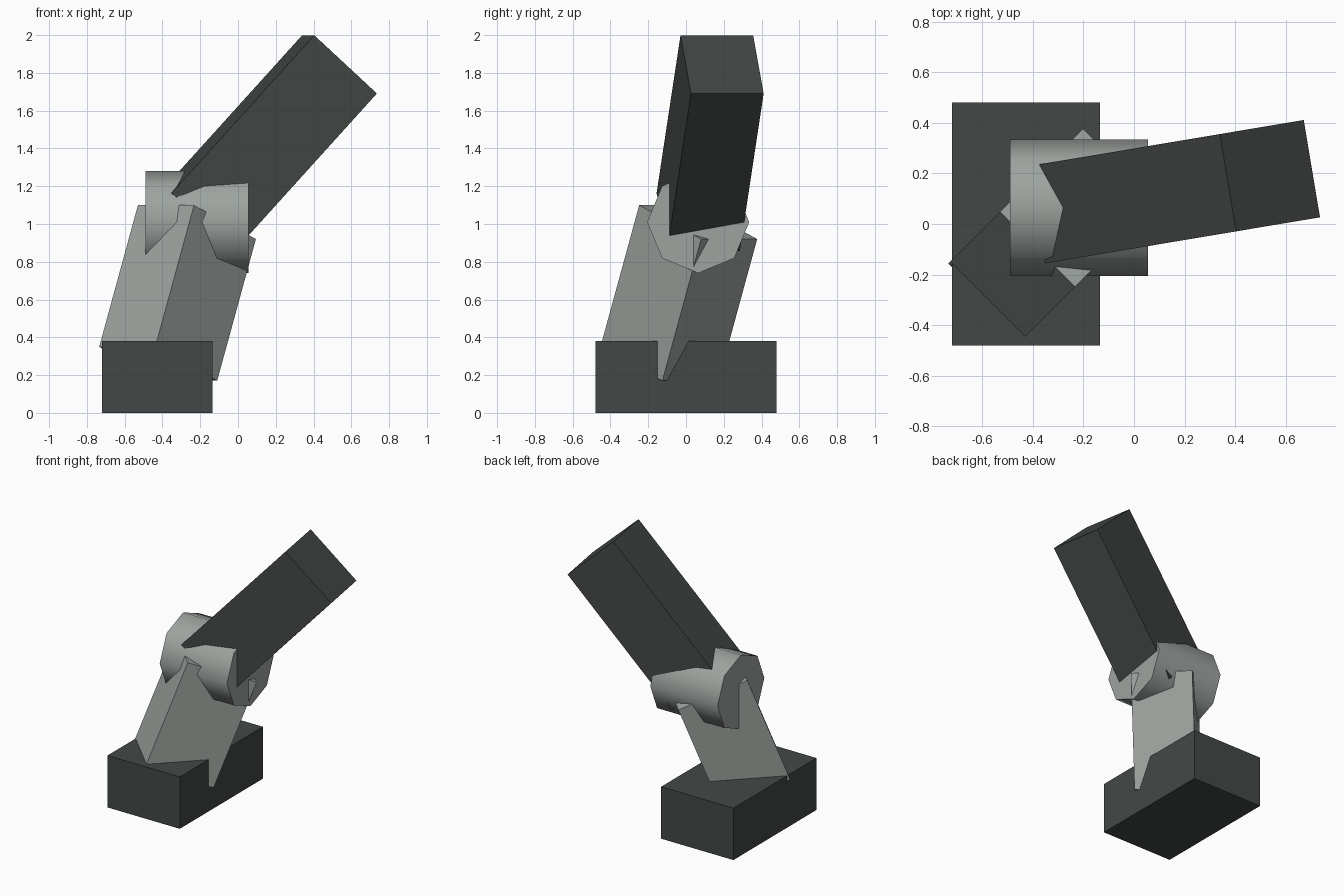
import bpy, math
from mathutils import Matrix, Vector

if "Cube" in bpy.data.objects:
    bpy.data.objects.remove(bpy.data.objects["Cube"])

def material(name, rgb):
    m = bpy.data.materials.new(name)
    m.diffuse_color = (*rgb, 1)
    m.use_nodes = True
    m.node_tree.nodes["Principled BSDF"].inputs["Base Color"].default_value = m.diffuse_color
    return m

dark = material("dark_metal", (0.055, 0.064, 0.060))
light = material("light_metal", (0.34, 0.37, 0.35))

def box(name, start, end, depth, width, mat):
    """Box running from start to end; its width stays horizontal."""
    start, end = Vector(start), Vector(end)
    axis = (end - start).normalized()
    side = Vector((0, 0, 1)).cross(axis)
    side = side.normalized() if side.length > 1e-4 else Vector((0, 1, 0))
    front = side.cross(axis)
    rot = Matrix((front, side, axis)).transposed().to_4x4()
    bpy.ops.mesh.primitive_cube_add(size=1)
    ob = bpy.context.object
    ob.name = name
    scale = Matrix.Diagonal((depth, width, (end - start).length, 1))
    ob.data.transform(scale)
    ob.matrix_world = Matrix.Translation((start + end) / 2) @ rot
    ob.data.materials.append(mat)
    return ob

joint = (-0.2175, 0.0645, 1.01)

# Base block
box("base", (-0.4275, 0, 0), (-0.4275, 0, 0.38), 0.585, 0.96, dark)

# Lower arm leaning diagonally from the base to the joint
box("lower_arm", (-0.4225, -0.1405, 0.26), joint, 0.497, 0.42, light)

# Upper arm rising from the joint
box("upper_arm", joint, (0.5375, 0.191, 1.845), 0.456, 0.39, dark)

# Eight-sided elbow joint with smooth sides and flat caps
bpy.ops.mesh.primitive_cylinder_add(vertices=8, radius=0.27, depth=0.545,
                                    location=joint, rotation=(0, math.pi / 2, 0))
elbow = bpy.context.object
elbow.name = "elbow_joint"
elbow.data.materials.append(light)
for p in elbow.data.polygons:
    p.use_smooth = True
bpy.ops.object.shade_smooth_by_angle(angle=math.radians(60))
